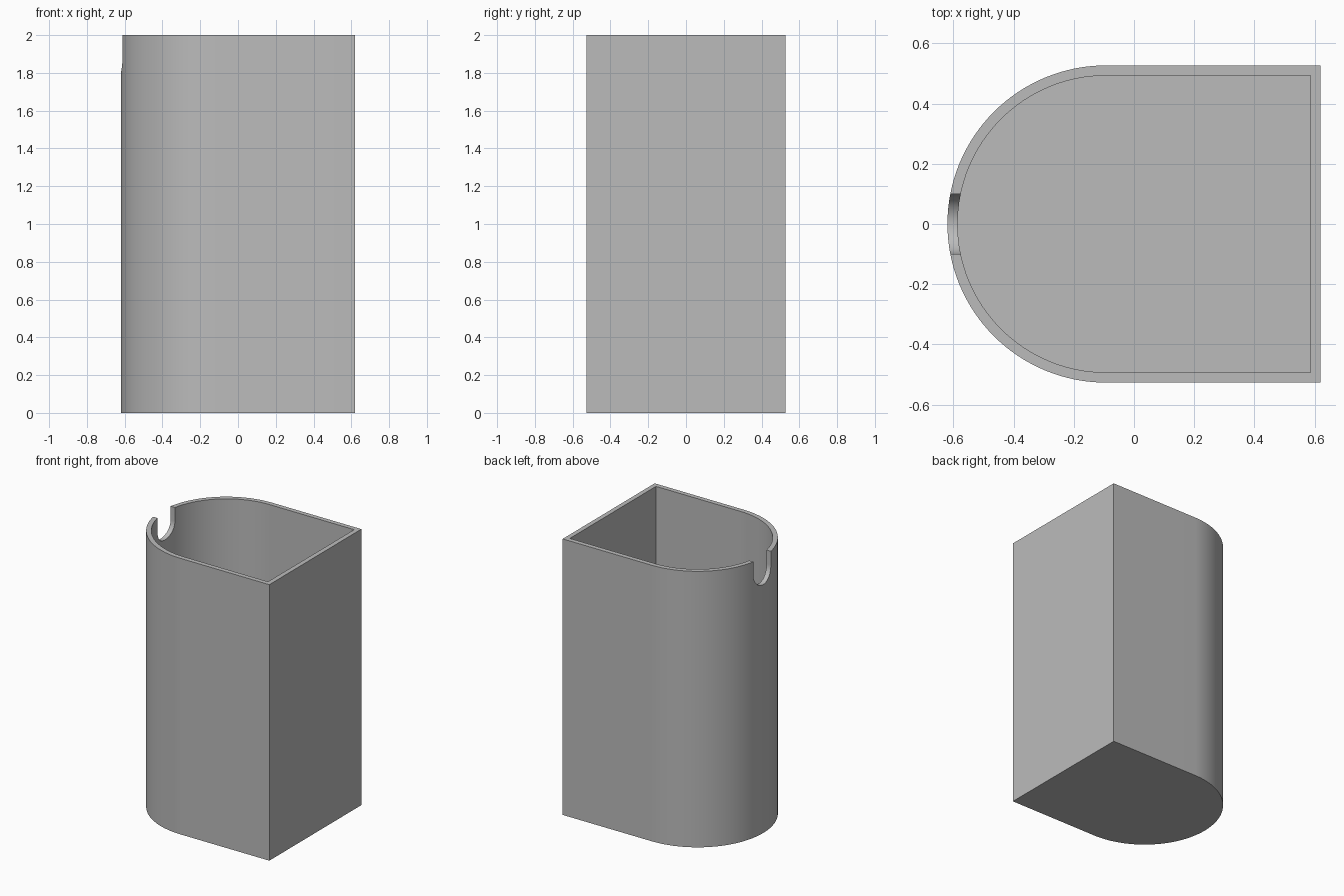
import bpy
import bmesh
from math import pi, sin, cos, radians
from mathutils import Vector

if "Cube" in bpy.data.objects:
    bpy.data.objects.remove(bpy.data.objects["Cube"])

HALF_X, RADIUS, HEIGHT = 0.62, 0.527, 2.0
WALL = 0.034
ARC_X = RADIUS - HALF_X          # centre of the rounded side
NOTCH_R = 0.1

grey = bpy.data.materials.new("plain grey")
grey.use_nodes = True
colour = (0.5, 0.5, 0.5, 1)
grey.diffuse_color = colour
grey.node_tree.nodes["Principled BSDF"].inputs["Base Color"].default_value = colour


def arc(radius, start, steps):
    """Half circle of (u, v) points, counter-clockwise from the start angle."""
    return [(radius * cos(start + pi * i / steps), radius * sin(start + pi * i / steps))
            for i in range(steps + 1)]


def d_outline(inset):
    """Straight on the +x side, half round on the -x side."""
    r, flat = RADIUS - inset, HALF_X - inset
    return [(flat, -r), (flat, r)] + [(ARC_X + u, v) for u, v in arc(r, pi / 2, 64)]


def extrude(name, points, along):
    """Closed solid made by sweeping a flat outline along a vector."""
    bm = bmesh.new()
    face = bm.faces.new([bm.verts.new(p) for p in points])
    swept = bmesh.ops.extrude_face_region(bm, geom=[face])["geom"]
    verts = [g for g in swept if isinstance(g, bmesh.types.BMVert)]
    bmesh.ops.translate(bm, verts=verts, vec=Vector(along))
    bmesh.ops.recalc_face_normals(bm, faces=bm.faces)
    mesh = bpy.data.meshes.new(name)
    bm.to_mesh(mesh)
    bm.free()
    obj = bpy.data.objects.new(name, mesh)
    bpy.context.collection.objects.link(obj)
    mesh.materials.append(grey)
    return obj


# Outer body, hollowed by the cavity and a round-bottomed notch in the rim
body = extrude("container", [(x, y, 0) for x, y in d_outline(0)], (0, 0, HEIGHT))
cavity = extrude("cavity_cutter", [(x, y, WALL) for x, y in d_outline(WALL)], (0, 0, HEIGHT))
u_shape = arc(NOTCH_R, pi, 32) + [(NOTCH_R, 0.3), (-NOTCH_R, 0.3)]
notch = extrude("notch_cutter",
                [(-HALF_X - 0.1, u, HEIGHT - NOTCH_R + v) for u, v in u_shape], (0.3, 0, 0))

bpy.ops.object.select_all(action="DESELECT")
bpy.context.view_layer.objects.active = body
body.select_set(True)
for cutter in (cavity, notch):
    cut = body.modifiers.new("cut", "BOOLEAN")
    cut.operation = "DIFFERENCE"
    cut.solver = "EXACT"
    cut.object = cutter
    bpy.ops.object.modifier_apply(modifier=cut.name)
    bpy.data.objects.remove(cutter)

bpy.ops.object.shade_smooth_by_angle(angle=radians(30))
